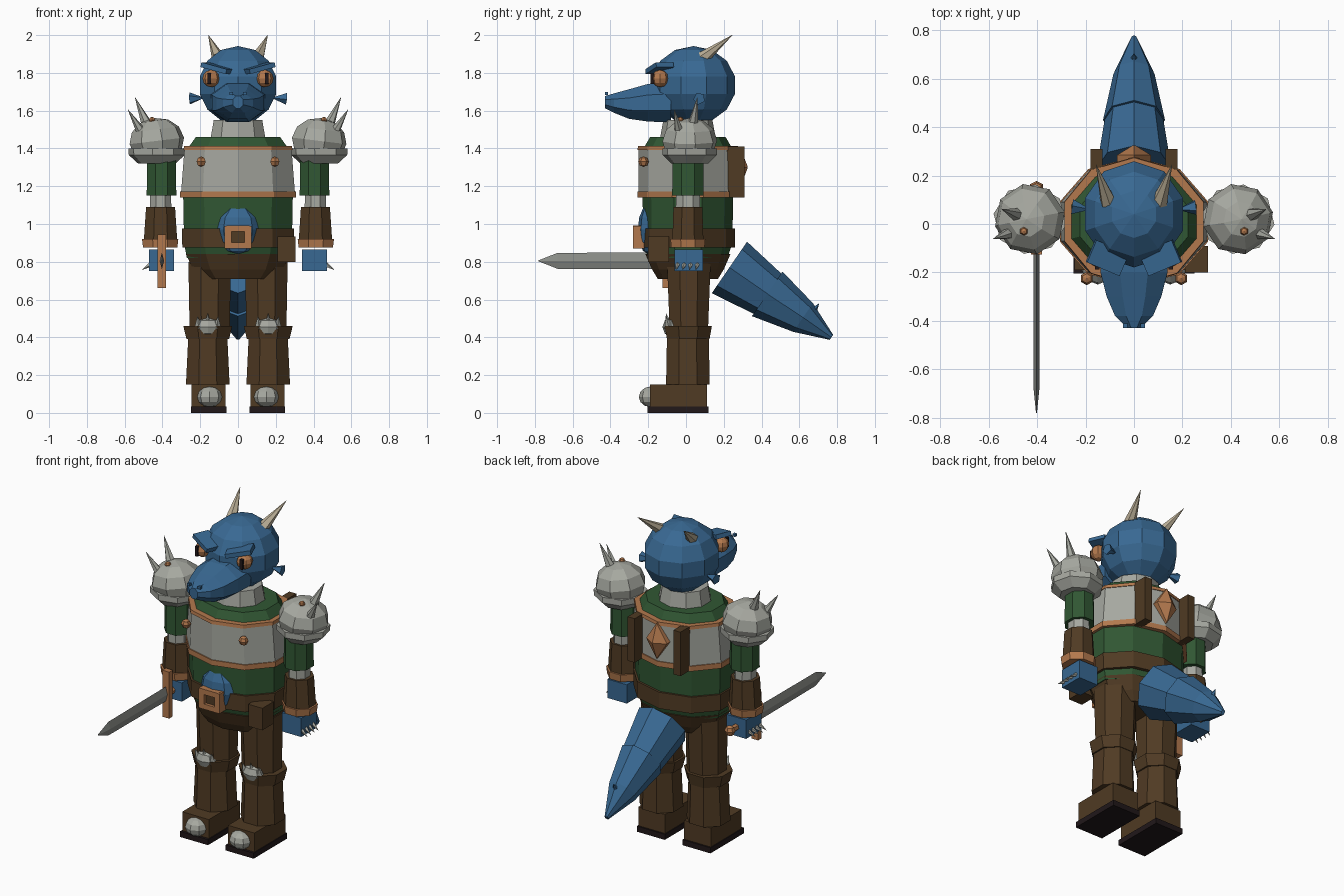
import bpy, bmesh, math
from mathutils import Vector, Matrix

cube = bpy.data.objects.get("Cube")
if cube:
    bpy.data.objects.remove(cube, do_unlink=True)


def material(name, r, g, b):
    m = bpy.data.materials.new(name)
    m.use_nodes = True
    m.diffuse_color = (r, g, b, 1)
    m.node_tree.nodes["Principled BSDF"].inputs["Base Color"].default_value = (r, g, b, 1)
    return m


BLUE = material("blue skin", .04, .14, .29)
GREY = material("armour grey", .38, .39, .35)
STEEL = material("blade steel", .25, .26, .24)
GREEN = material("green cloth", .03, .095, .033)
BROWN = material("brown leather", .08, .043, .017)
COPPER = material("copper", .45, .19, .075)
BONE = material("horn bone", .5, .43, .31)
DARK = material("dark sole", .015, .009, .01)

X, Y, Z = Vector((1, 0, 0)), Vector((0, 1, 0)), Vector((0, 0, 1))


def finish(name, bm, mat):
    bmesh.ops.recalc_face_normals(bm, faces=bm.faces)
    mesh = bpy.data.meshes.new(name)
    bm.to_mesh(mesh)
    bm.free()
    mesh.materials.append(mat)
    ob = bpy.data.objects.new(name, mesh)
    bpy.context.collection.objects.link(ob)
    return ob


def loft(name, mat, rings, sides=8, u=X, v=Y, turn=0.5):
    """Skin a stack of elliptical rings (centre, radius along u, radius along v)."""
    bm = bmesh.new()
    loops = []
    for centre, a, b in rings:
        angles = [math.tau * (i + turn) / sides for i in range(sides)]
        loops.append([bm.verts.new(Vector(centre) + u * a * math.cos(t) + v * b * math.sin(t))
                      for t in angles])
    for lo, hi in zip(loops, loops[1:]):
        for i in range(sides):
            j = (i + 1) % sides
            bm.faces.new((lo[i], lo[j], hi[j], hi[i]))
    bm.faces.new(loops[0])
    bm.faces.new(loops[-1])
    return finish(name, bm, mat)


def column(name, mat, x, y, levels, sides=8, turn=0.5):
    """Upright loft: levels are (z, radius x, radius y)."""
    return loft(name, mat, [((x, y, z), a, b) for z, a, b in levels], sides, turn=turn)


def spike(name, mat, base, tip, r, sides=6, r2=0.001):
    d = (Vector(tip) - Vector(base)).normalized()
    u = d.orthogonal().normalized()
    return loft(name, mat, [(base, r, r), (tip, r2, r2)], sides, u, d.cross(u))


def ball(name, mat, centre, size, seg=10, rings=6, rot=None):
    bm = bmesh.new()
    m = Matrix.Translation(centre) @ (rot or Matrix()) @ Matrix.Diagonal((*size, 1))
    bmesh.ops.create_uvsphere(bm, u_segments=seg, v_segments=rings, radius=1, matrix=m)
    return finish(name, bm, mat)


def box(name, mat, lo, hi, rot=None):
    lo, hi = Vector(lo), Vector(hi)
    bm = bmesh.new()
    m = Matrix.Translation((lo + hi) / 2) @ (rot or Matrix()) @ Matrix.Diagonal((*(hi - lo), 1))
    bmesh.ops.create_cube(bm, size=1, matrix=m)
    return finish(name, bm, mat)


# Torso, armour plate, belt and hips
body = dict(sides=10, turn=0)
for_front = math.pi / 2


def band(name, mat, levels):
    """Ten-sided torso layer with a corner at the front and the back."""
    return loft(name, mat, [((0, .01, z), b, a) for z, a, b in levels], 10, Y, X, 0)


band("tunic", GREEN, [(.82, .285, .21), (.9, .3, .235), (1.14, .305, .24),
                      (1.4, .28, .235), (1.46, .235, .2)])
band("chest_plate", GREY, [(1.15, .318, .262), (1.4, .298, .262)])
band("plate_lower_trim", COPPER, [(1.14, .322, .268), (1.172, .322, .268)])
band("plate_upper_trim", COPPER, [(1.392, .303, .267), (1.412, .301, .264)])
band("belt", BROWN, [(.875, .31, .25), (.975, .312, .25)])
band("hips", BROWN, [(.71, .2, .16), (.76, .25, .19), (.84, .29, .225)])
band("neck_guard", GREY, [(1.44, .155, .15), (1.55, .135, .13)])
ball("belly", BLUE, (0, -.2, .97), (.11, .055, .13), 8, 6)

# Buckle frame with recessed centre
for s in (-1, 1):
    box("buckle_side", COPPER, (s * .053 - .018, -.28, .87), (s * .053 + .018, -.22, .99))
    box("buckle_bar", COPPER, (-.06, -.28, .93 + s * .045 - .016), (.06, -.22, .93 + s * .045 + .016))
box("buckle_centre", BROWN, (-.05, -.262, .89), (.05, -.22, .97))
box("belt_pouch", BROWN, (.21, -.2, .8), (.305, -.09, .935))

# Back straps and diamond
loft("back_diamond", COPPER, [((0, .25, 1.3), .07, .11), ((0, .285, 1.3), .07, .11),
                              ((0, .325, 1.3), .005, .008)], 4, X, Z, 0)
for s in (-1, 1):
    box("back_strap", BROWN, (s * .155 - .024, .21, 1.14), (s * .155 + .024, .31, 1.41))

# Head and snout
ball("head", BLUE, (0, .04, 1.735), (.218, .225, .207), 10, 7)
loft("snout", BLUE, [((0, -.08, 1.645), .155, .115), ((0, -.2, 1.642), .15, .108),
                     ((0, -.3, 1.635), .122, .085), ((0, -.38, 1.64), .085, .056),
                     ((0, -.43, 1.645), .03, .035)], 8, X, Z)

for s in (-1, 1):
    # Face details and horns
    spike("horn", BONE, (s * .105, .09, 1.88), (s * .157, .245, 2.0), .035, 6)
    ball("eye", COPPER, (s * .142, -.137, 1.77), (.046, .046, .046), 8, 6)
    box("pupil", DARK, (s * .152 - .009, -.188, 1.74), (s * .152 + .009, -.17, 1.8))
    box("brow", BLUE, (s * .11 - .075, -.19, 1.812), (s * .11 + .075, -.09, 1.838),
        Matrix.Rotation(s * .4, 4, 'Z') @ Matrix.Rotation(-s * .25, 4, 'Y'))
    box("nostril", BLUE, (s * .036 - .009, -.43, 1.682), (s * .036 + .009, -.412, 1.698))
    spike("ear", BLUE, (s * .255, .07, 1.664), (s * .18, .06, 1.668), .033, 5)
    ball("plate_rivet", COPPER, (s * .195, -.225, 1.33), (.028, .028, .028), 6, 4)

    # Shoulder pad with spikes
    ball("shoulder_pad", GREY, (s * .43, .02, 1.44), (.148, .148, .122), 8, 6,
         Matrix.Rotation(s * .12, 4, 'Y') @ Matrix.Rotation(.2, 4, 'Z'))
    column("shoulder_rim", GREY, s * .43, .02,
           [(1.32, .1, .1), (1.365, .15, .145), (1.4, .152, .145)], 8, .8)
    spike("shoulder_spike", GREY, (s * .475, .035, 1.51), (s * .545, .06, 1.67), .033)
    spike("shoulder_spike", GREY, (s * .495, -.03, 1.46), (s * .582, -.062, 1.605), .033)
    ball("shoulder_rivet", COPPER, (s * .455, -.03, 1.55), (.018, .018, .018), 6, 4)

    # Arm and hand
    column("upper_arm", GREEN, s * .405, .01, [(1.15, .085, .09), (1.34, .082, .088)])
    column("elbow", GREY, s * .41, .01, [(1.08, .062, .07), (1.16, .06, .068)])
    column("forearm", BROWN, s * .41, .01, [(.88, .098, .09), (1.09, .083, .083)])
    column("bracelet", COPPER, s * .412, .01, [(.875, .098, .095), (.92, .104, .1)])
    box("hand", BLUE, (s * .405 - .066, -.06, .75), (s * .405 + .066, .09, .865))
    for k in range(4):
        y = -.045 + k * .035
        spike("claw", GREY, (s * .465, y, .785), (s * .508, y - .008, .758), .013, 5)

    # Leg, knee and boot
    column("thigh", BROWN, s * .15, .015, [(.44, .115, .11), (.8, .122, .125)])
    column("knee_cuff", BROWN, s * .16, .012, [(.39, .122, .122), (.46, .14, .135)])
    column("shin", BROWN, s * .16, .01, [(.15, .125, .125), (.4, .112, .12)])
    ball("kneecap", GREY, (s * .16, -.08, .455), (.07, .045, .05), 8, 4)
    for k in (-1, 0, 1):
        spike("knee_spike", GREY, (s * .16 + k * .048, -.09, .45),
              (s * .16 + k * .055, -.105, .525 - .015 * abs(k)), .024, 4)
    box("boot", BROWN, (s * .155 - .09, -.19, .025), (s * .155 + .09, .11, .15))
    box("sole", DARK, (s * .155 - .095, -.205, 0), (s * .155 + .095, .12, .034))
    ball("toe_cap", GREY, (s * .15, -.185, .085), (.068, .065, .055), 8, 6)

# Tail in two overlapping tapered segments
along = Vector((0, .54, -.37)).normalized()
up = along.cross(X).normalized()
loft("tail_root", BLUE, [((0, .23, .77), .155, .165), ((0, .44, .625), .12, .128)], 8, X, up, 0)
loft("tail_tip", BLUE, [((0, .43, .63), .128, .143), ((0, .62, .505), .085, .092),
                        ((0, .77, .4), .012, .016)], 8, X, up, 0)
spike("tail_spur", BLUE, (0, .67, .535), (0, .705, .58), .022, 5)

# Sword held forward in the right hand
HAND = -.403
blade_rings = [((HAND, -.09, .805), .012, .045), ((HAND, -.68, .805), .012, .042),
               ((HAND, -.78, .805), .002, .003)]
loft("sword_blade", STEEL, blade_rings, 4, X, Z, 0)
box("sword_guard", COPPER, (HAND - .023, -.125, .66), (HAND + .023, -.09, .945))
spike("sword_grip", COPPER, (HAND, -.1, .805), (HAND, .15, .805), .02, 6, .02)
ball("sword_pommel", COPPER, (HAND, .15, .805), (.032, .028, .032), 6, 4)
